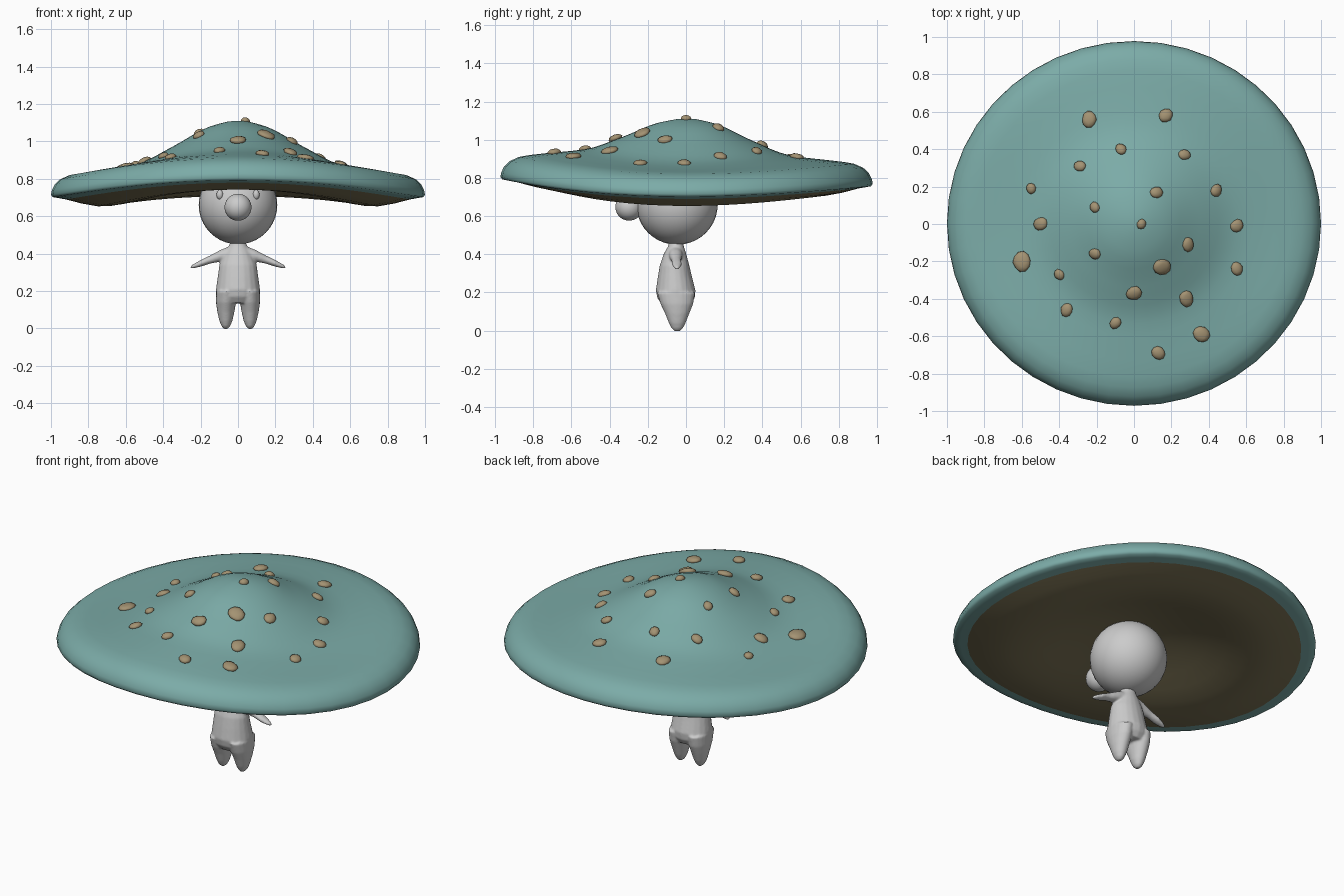
import bpy, bmesh, math, random
from mathutils import Vector, Matrix

if "Cube" in bpy.data.objects:
    bpy.data.objects.remove(bpy.data.objects["Cube"])

random.seed(4)
SEG = 44


def material(name, rgb):
    m = bpy.data.materials.new(name)
    m.diffuse_color = (*rgb, 1)
    m.use_nodes = True
    m.node_tree.nodes["Principled BSDF"].inputs["Base Color"].default_value = m.diffuse_color
    return m


def finish(bm, name, mat=None):
    bmesh.ops.recalc_face_normals(bm, faces=bm.faces)
    me = bpy.data.meshes.new(name)
    bm.to_mesh(me)
    bm.free()
    for p in me.polygons:
        p.use_smooth = True
    if mat:
        me.materials.append(mat)
    ob = bpy.data.objects.new(name, me)
    bpy.context.collection.objects.link(ob)
    return ob


def lift(x, y):
    """Brim bend: front rises most, back a little, sides hang low."""
    r = math.hypot(x, y)
    t = min(1, r / 0.75)
    s = y / r if r > 1e-6 else 0
    return t * t * (3 - 2 * t) * s * s * (0.072 - 0.018 * s)


def lathe(profile, name, mat):
    """Revolve (radius, z) points, first point on the axis, bent like the brim."""
    bm = bmesh.new()
    tip = bm.verts.new((0, 0, profile[0][1]))
    prev = None
    for r, z in profile[1:]:
        ring = []
        for i in range(SEG):
            a = math.tau * i / SEG
            x, y = r * math.cos(a), r * math.sin(a)
            ring.append(bm.verts.new((x, y * 0.975 + 0.003, z + lift(x, y))))
        for i in range(SEG):
            j = (i + 1) % SEG
            if prev:
                bm.faces.new((prev[i], ring[i], ring[j], prev[j]))
            else:
                bm.faces.new((tip, ring[i], ring[j]))
        prev = ring
    return finish(bm, name, mat)


def ball(name, loc, size):
    bm = bmesh.new()
    mat = Matrix.Translation(loc) @ Matrix.Diagonal((*size, 1))
    bmesh.ops.create_uvsphere(bm, u_segments=32, v_segments=20, radius=1, matrix=mat)
    return finish(bm, name)


def tube(bm, rings, axis):
    """Closed elliptical tube; each ring is (x, y, z, r1, r2)."""
    prev = None
    for k, (x, y, z, r1, r2) in enumerate(rings):
        ring = []
        for i in range(20):
            a = math.tau * i / 20
            u, v = r1 * math.cos(a), r2 * math.sin(a)
            d = (u, v, 0) if axis == 'Z' else (0, u, v)
            ring.append(bm.verts.new(Vector((x, y, z)) + Vector(d)))
        if prev:
            for i in range(20):
                j = (i + 1) % 20
                bm.faces.new((prev[i], prev[j], ring[j], ring[i]))
        if k in (0, len(rings) - 1):
            bm.faces.new(ring)
        prev = ring


teal = material("teal", (0.20, 0.41, 0.39))
olive = material("olive", (0.20, 0.17, 0.09))
tan = material("tan", (0.37, 0.29, 0.17))

# Mushroom cap: top with rolled rim, then the underside
top = [(0, 1.11), (0.05, 1.107), (0.1, 1.095), (0.15, 1.08), (0.2, 1.058), (0.25, 1.03),
       (0.3, 1.0), (0.35, 0.972), (0.4, 0.945), (0.45, 0.917), (0.5, 0.893), (0.55, 0.875),
       (0.62, 0.858), (0.75, 0.84), (0.84, 0.83), (0.9, 0.82), (0.95, 0.798), (0.98, 0.77),
       (0.995, 0.74), (1.0, 0.715), (0.99, 0.702), (0.96, 0.697), (0.92, 0.69)]
lathe(top, "cap_top", teal)
under = [(0, 0.83), (0.1, 0.825), (0.2, 0.805), (0.3, 0.775), (0.4, 0.74), (0.5, 0.70),
         (0.6, 0.668), (0.68, 0.655), (0.75, 0.653), (0.84, 0.669), (0.92, 0.69)]
lathe(under, "cap_underside", olive)


# Spots lying on the cap
def cap_z(x, y):
    r = math.hypot(x, y)
    for (r0, z0), (r1, z1) in zip(top, top[1:]):
        if r <= r1:
            return z0 + (z1 - z0) * (r - r0) / (r1 - r0) + lift(x, y)


spots = [(-.24, .56, .042), (.17, .58, .038), (-.07, .40, .031), (.27, .37, .031),
         (-.29, .31, .032), (-.55, .19, .028), (.12, .17, .034), (.44, .18, .033),
         (-.21, .09, .029), (.04, 0, .026), (-.5, 0, .038), (.55, -.01, .036),
         (-.6, -.2, .052), (-.21, -.16, .032), (.29, -.11, .036), (.15, -.23, .048),
         (.55, -.24, .035), (-.4, -.27, .029), (0, -.37, .041), (.28, -.4, .042),
         (-.36, -.46, .035), (-.1, -.53, .032), (.36, -.59, .044), (.13, -.69, .037)]
bm = bmesh.new()
for x, y, r in spots:
    e = 0.03
    n = Vector((cap_z(x - e, y) - cap_z(x + e, y), cap_z(x, y - e) - cap_z(x, y + e), 2 * e))
    m = (Matrix.Translation((x, y, cap_z(x, y) + 0.003))
         @ n.to_track_quat('Z', 'Y').to_matrix().to_4x4()
         @ Matrix.Rotation(random.uniform(0, math.pi), 4, 'Z')
         @ Matrix.Diagonal((r * 1.08, r * 0.92, 0.018, 1)))
    made = bmesh.ops.create_icosphere(bm, subdivisions=2, radius=1)
    for v in made["verts"]:
        v.co = m @ (v.co * random.uniform(0.94, 1.06))
finish(bm, "cap_spots", tan)

# Head, nose and eyes
ball("head", (0, -0.047, 0.66), (0.21, 0.213, 0.21))
ball("nose", (0, -0.298, 0.648), (0.072, 0.072, 0.072))
for s, side in ((-1, "left"), (1, "right")):
    ball(side + "_eye", (s * 0.097, -0.225, 0.715), (0.018, 0.018, 0.026))

# Body: torso, legs and arms fused into one smooth skin
bm = bmesh.new()
tube(bm, [(0, -.052, .48, .034, .034), (0, -.053, .44, .05, .042), (0, -.058, .40, .075, .06),
          (0, -.06, .34, .10, .078), (0, -.058, .28, .108, .09), (0, -.054, .21, .118, .104),
          (0, -.052, .17, .114, .098), (0, -.05, .135, .09, .075)], 'Z')
for s in (-1, 1):
    tube(bm, [(s * .062, -.052, .20, .056, .10), (s * .064, -.048, .14, .054, .086),
              (s * .065, -.046, .09, .046, .064), (s * .065, -.046, .04, .035, .044),
              (s * .065, -.046, .012, .023, .03), (s * .065, -.046, -.003, .01, .014)], 'Z')
    tube(bm, [(s * .03, -.055, .405, .04, .04), (s * .09, -.053, .39, .034, .032),
              (s * .15, -.05, .368, .024, .022), (s * .20, -.048, .348, .026, .018),
              (s * .235, -.047, .334, .018, .012), (s * .254, -.047, .327, .008, .007)], 'X')
body = finish(bm, "body")
rm = body.modifiers.new("fuse", 'REMESH')
rm.mode = 'VOXEL'
rm.voxel_size = 0.006
rm.use_smooth_shade = True
sm = body.modifiers.new("soften", 'SMOOTH')
sm.factor = 0.5
sm.iterations = 6
